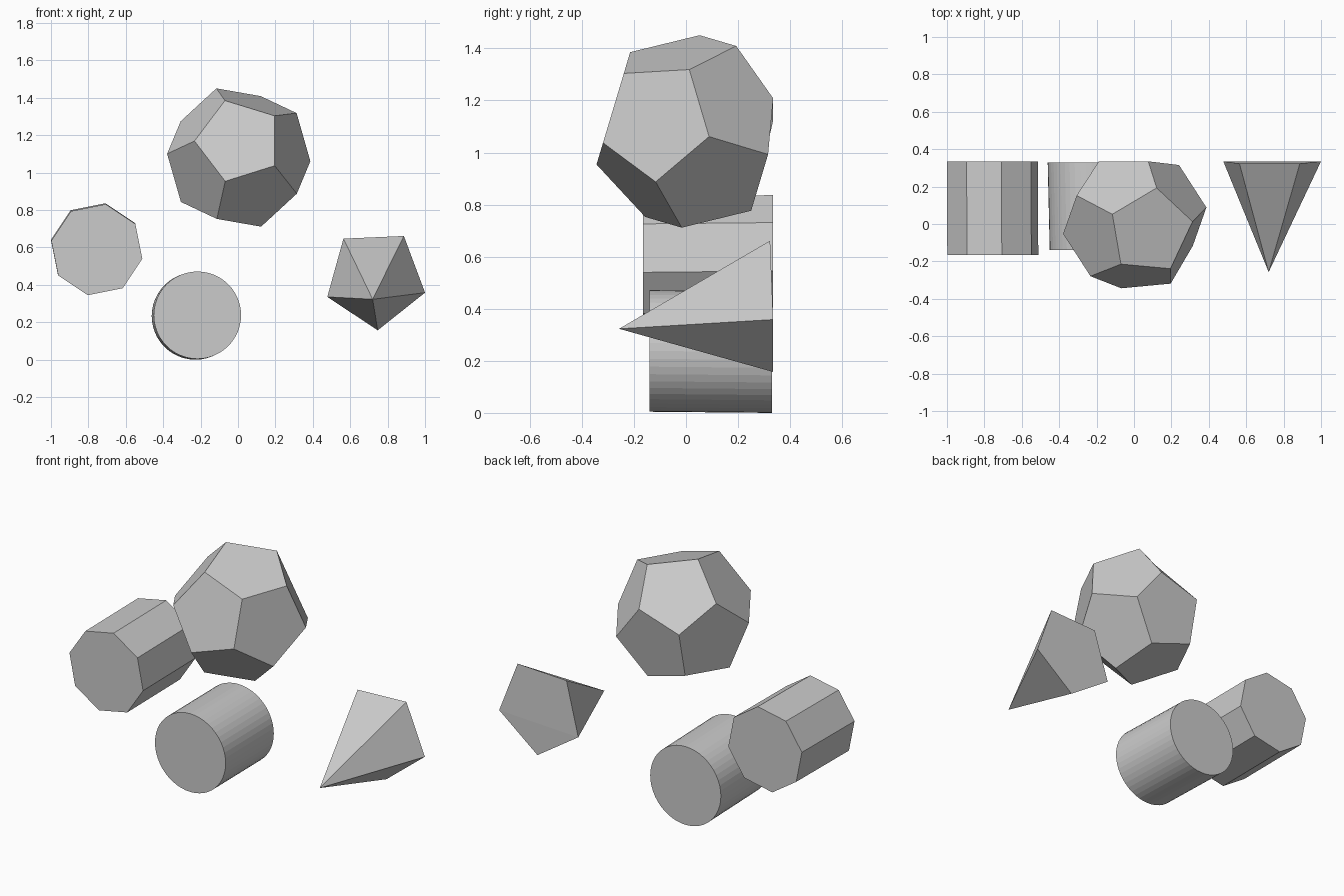
import bpy, bmesh, math
from mathutils import Vector

if "Cube" in bpy.data.objects:
    bpy.data.objects.remove(bpy.data.objects["Cube"])

BACK = 0.335  # all solids end at this flat back limit


def solid(name, points, flatten=False):
    """Convex solid through the points, with coplanar triangles merged."""
    bm = bmesh.new()
    for p in points:
        bm.verts.new(p)
    bmesh.ops.convex_hull(bm, input=bm.verts[:])
    bmesh.ops.dissolve_limit(bm, angle_limit=math.radians(2),
                             verts=bm.verts[:], edges=bm.edges[:])
    if flatten:
        for v in bm.verts:
            v.co.y = min(v.co.y, BACK)
    bmesh.ops.recalc_face_normals(bm, faces=bm.faces[:])
    mesh = bpy.data.meshes.new(name)
    bm.to_mesh(mesh)
    bm.free()
    ob = bpy.data.objects.new(name, mesh)
    bpy.context.collection.objects.link(ob)
    return ob


def ring(center, radius, sides, start, u=(1, 0, 0), v=(0, 0, 1)):
    """Regular polygon of points in the plane of u and v."""
    c, u, v = Vector(center), Vector(u), Vector(v)
    angles = [math.radians(start + 360 * k / sides) for k in range(sides)]
    return [c + radius * (math.cos(a) * u + math.sin(a) * v) for a in angles]


# Octagonal prism, very slightly tilted
solid("octagonal_prism",
      ring((-0.755, -0.165, 0.588), 0.248, 8, 33.8)
      + ring((-0.757, BACK, 0.593), 0.248, 8, 33.8))

# Cylinder, very slightly tilted
solid("cylinder",
      ring((-0.217, -0.14, 0.238), 0.2335, 48, 0)
      + ring((-0.228, 0.33, 0.2335), 0.2335, 48, 0))

# Pentagonal pyramid with an off-centre tip
base = ring((0.735, BACK, 0.432), 0.275, 5, -15.5)
for p in base:
    if p.z > 0.6:
        p.y = 0.323
solid("pentagonal_pyramid", base + [Vector((0.72, -0.257, 0.323))])

# Dodecahedron: two pentagon rings plus their opposites, back corners flattened
R = 0.39
center = Vector((0.004, 0.018, 1.081))
n = Vector((0, -0.958, 0.287)).normalized()
up = Vector((0, 0.287, 0.958)).normalized()
half = (ring(n * 0.795 * R, 0.607 * R, 5, 108.2, v=up)
        + ring(n * 0.188 * R, 0.982 * R, 5, 108.2, v=up))
solid("dodecahedron", [center + p for p in half] + [center - p for p in half],
      flatten=True)
